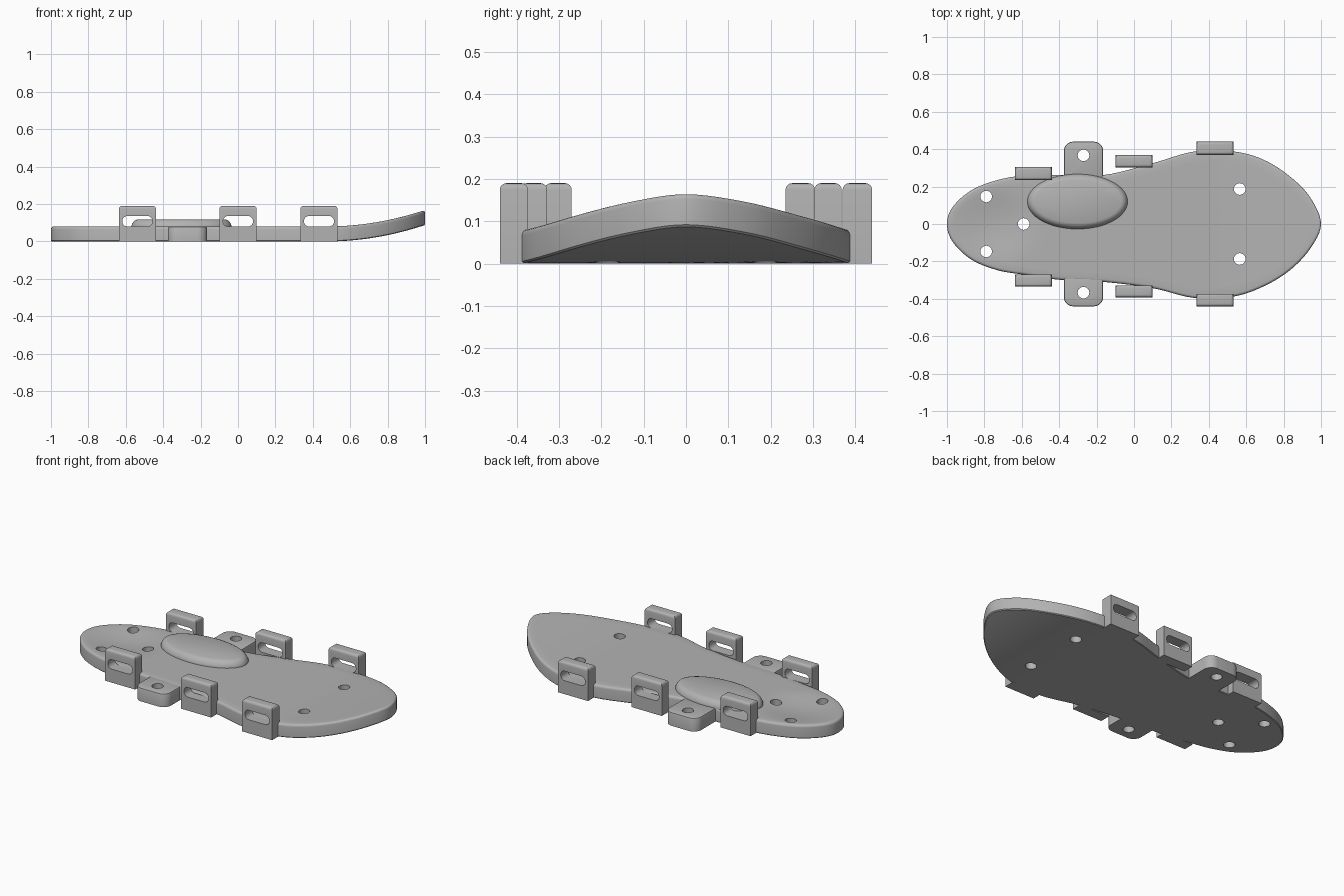
import bpy, bmesh, math
from mathutils import Matrix, Vector

if "Cube" in bpy.data.objects:
    bpy.data.objects.remove(bpy.data.objects["Cube"], do_unlink=True)

grey = bpy.data.materials.new("plain_grey")
grey.use_nodes = True
GREY = (0.45, 0.45, 0.45, 1)
grey.diffuse_color = GREY
grey.node_tree.nodes["Principled BSDF"].inputs["Base Color"].default_value = GREY

THICK = 0.08


def finish(name, bm):
    bmesh.ops.recalc_face_normals(bm, faces=bm.faces)
    mesh = bpy.data.meshes.new(name)
    bm.to_mesh(mesh)
    bm.free()
    mesh.materials.append(grey)
    ob = bpy.data.objects.new(name, mesh)
    bpy.context.collection.objects.link(ob)
    return ob


def activate(ob):
    bpy.ops.object.select_all(action="DESELECT")
    ob.select_set(True)
    bpy.context.view_layer.objects.active = ob


def cut(ob, cutter):
    mod = ob.modifiers.new("cut", "BOOLEAN")
    mod.operation, mod.solver, mod.object = "DIFFERENCE", "EXACT", cutter
    activate(ob)
    bpy.ops.object.modifier_apply(modifier=mod.name)


def smooth(ob):
    activate(ob)
    bpy.ops.object.shade_smooth_by_angle(angle=math.radians(35))


def box(lo, hi):
    bm = bmesh.new()
    lo, hi = Vector(lo), Vector(hi)
    bmesh.ops.create_cube(bm, size=1, matrix=Matrix.Translation((lo + hi) / 2)
                          @ Matrix.Diagonal((*(hi - lo), 1)))
    return bm


def round_edges(bm, rule, radius, segments):
    edges = [e for e in bm.edges if rule(*(v.co for v in e.verts))]
    bmesh.ops.bevel(bm, geom=edges, offset=radius, segments=segments,
                    affect="EDGES", profile=0.5, clamp_overlap=True)


# Sole outline: x, left edge, right edge
STATIONS = [(-1, 0, 0), (-0.97, 0.09, -0.095), (-0.87, 0.18, -0.19), (-0.73, 0.235, -0.247),
            (-0.58, 0.26, -0.272), (-0.4, 0.262, -0.298), (-0.16, 0.262, -0.31),
            (0.1, 0.325, -0.343), (0.32, 0.387, -0.395), (0.53, 0.388, -0.388),
            (0.69, 0.345, -0.335), (0.83, 0.257, -0.25), (0.94, 0.145, -0.135), (1, 0.0, 0.0)]


def outline(steps=6):
    left = [Vector((x, a)) for x, a, b in STATIONS]
    right = [Vector((x, b)) for x, a, b in STATIONS]
    ctrl = left + right[-2:0:-1]
    n, pts = len(ctrl), []
    for i in range(n):
        p, q, r, s = (ctrl[(i + k) % n] for k in (-1, 0, 1, 2))
        for j in range(steps):
            t = j / steps
            pts.append(0.5 * (2 * q + (r - p) * t + (2 * p - 5 * q + 4 * r - s) * t * t
                              + (3 * q - p - 3 * r + s) * t ** 3))
    return pts


def lift(x):
    return 0.088 * (max(0, x - 0.47) / 0.53) ** 2


def dish(x, y):
    d = min(1, math.hypot((x + 0.74) / 0.26, y / 0.22))
    return 0.018 * (1 - d * d) ** 2


def build_sole():
    bm = bmesh.new()
    rim = outline()
    fractions = [k / 8 for k in range(1, 9)]

    def ring(inset, frac, z, top):
        verts = []
        for p in rim:
            spine = Vector((p.x * 0.8, 0))
            q = p + (spine - p).normalized() * inset
            q = q.lerp(spine, frac)
            height = z + lift(q.x) - (dish(*q) if top else 0)
            verts.append(bm.verts.new((q.x, q.y, height)))
        return verts

    rings = [ring(0.004, f, 0, False) for f in reversed(fractions)]
    rings += [ring(0.004, 0, 0, False), ring(0, 0, 0.004, False)]
    # Rounded upper rim
    for k in range(5):
        a = k * math.pi / 8
        rings.append(ring(0.015 * (1 - math.cos(a)), 0, THICK - 0.015 * (1 - math.sin(a)), False))
    rings += [ring(0.015, f, THICK, True) for f in fractions]
    n = len(rim)
    for lower, upper in zip(rings, rings[1:]):
        for i in range(n):
            j = (i + 1) % n
            bm.faces.new((lower[i], lower[j], upper[j], upper[i]))
    bmesh.ops.remove_doubles(bm, verts=rings[0] + rings[-1], dist=0.0005)
    bmesh.ops.dissolve_degenerate(bm, edges=bm.edges, dist=0.00005)
    return finish("sole", bm)


# Round fixing holes through the sole and the side tabs
bm = bmesh.new()
HOLES = [(-0.79, 0.147), (-0.79, -0.147), (-0.59, 0), (0.565, 0.187), (0.565, -0.187),
         (-0.27, 0.367), (-0.27, -0.367)]
for x, y in HOLES:
    bmesh.ops.create_cone(bm, cap_ends=True, segments=32, radius1=0.031, radius2=0.031,
                          depth=0.6, matrix=Matrix.Translation((x, y, 0.05)))
drill = finish("hole_cutter", bm)
drill.hide_render = True

sole = build_sole()
cut(sole, drill)
smooth(sole)

# Side tabs
for side, name, inner in ((1, "left", 0.23), (-1, "right", 0.27)):
    ys = sorted((side * inner, side * 0.44))
    bm = box((-0.375, ys[0], 0), (-0.165, ys[1], THICK - 0.001))
    round_edges(bm, lambda a, b: abs(a.z - b.z) > 0.01 and abs(a.y) > 0.4, 0.05, 8)
    round_edges(bm, lambda a, b: min(a.z, b.z) > 0.07, 0.008, 2)
    tab = finish(name + "_tab", bm)
    cut(tab, drill)
    smooth(tab)
bpy.data.objects.remove(drill, do_unlink=True)

# Strap brackets with rounded slots
BRACKETS = [("heel", -0.538, (0.235, 0.305), (-0.335, -0.27)),
            ("middle", 0, (0.303, 0.368), (-0.392, -0.328)),
            ("front", 0.433, (0.37, 0.44), (-0.44, -0.373))]
for place, x, left, right in BRACKETS:
    for side, (y0, y1) in (("left", left), ("right", right)):
        bm = box((x - 0.099, y0, 0), (x + 0.099, y1, 0.19))
        round_edges(bm, lambda a, b: min(a.z, b.z) > 0.1, 0.016, 4)
        bracket = finish(f"{place}_{side}_bracket", bm)
        bm = box((x - 0.08, y0 - 0.1, 0.08), (x + 0.08, y1 + 0.1, 0.136))
        round_edges(bm, lambda a, b: abs(a.y - b.y) > 0.1, 0.026, 6)
        slot = finish("slot_cutter", bm)
        cut(bracket, slot)
        bpy.data.objects.remove(slot, do_unlink=True)
        smooth(bracket)

# Oval arch pad with a softly rounded rim
bm = bmesh.new()
loops = []
for inset, z in ((0, 0.06), (0, 0.084), (0.004, 0.094), (0.011, 0.105), (0.02, 0.113), (0.033, 0.118)):
    loops.append([bm.verts.new((-0.302 + (0.268 - inset) * math.cos(a),
                                0.12 + (0.147 - inset) * math.sin(a), z))
                  for a in (k * math.tau / 64 for k in range(64))])
for lower, upper in zip(loops, loops[1:]):
    for i in range(64):
        j = (i + 1) % 64
        bm.faces.new((lower[i], lower[j], upper[j], upper[i]))
bm.faces.new(loops[0])
bm.faces.new(loops[-1])
smooth(finish("arch_pad", bm))
